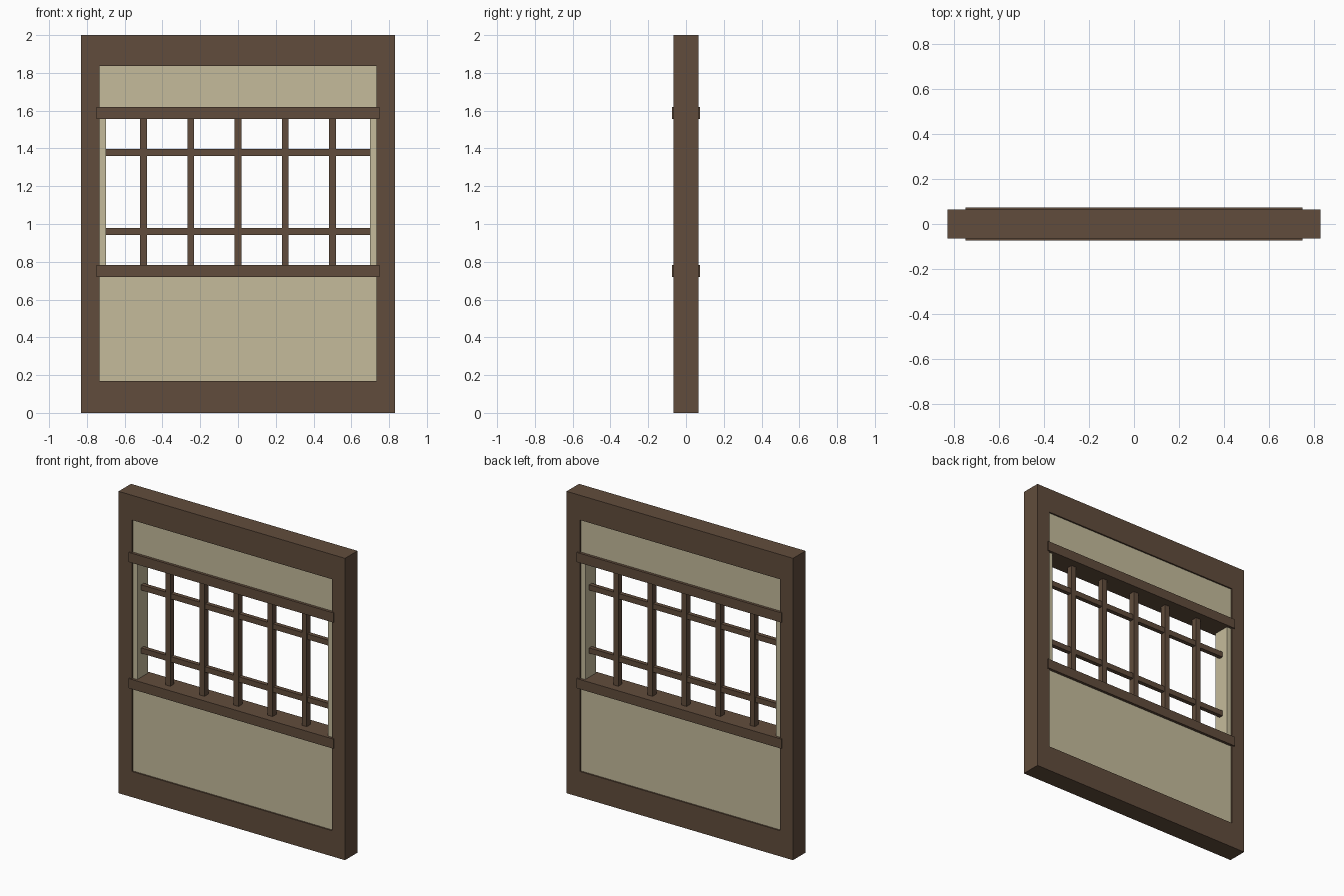
import bpy, bmesh

if "Cube" in bpy.data.objects:
    bpy.data.objects.remove(bpy.data.objects["Cube"])


def material(name, color):
    m = bpy.data.materials.new(name)
    m.diffuse_color = (*color, 1)
    m.use_nodes = True
    m.node_tree.nodes["Principled BSDF"].inputs["Base Color"].default_value = m.diffuse_color
    return m


wood = material("dark_wood", (0.12, 0.073, 0.045))
plaster = material("plaster", (0.56, 0.50, 0.33))


def finish(name, bm, mat):
    bmesh.ops.recalc_face_normals(bm, faces=bm.faces)
    me = bpy.data.meshes.new(name)
    bm.to_mesh(me)
    bm.free()
    me.materials.append(mat)
    ob = bpy.data.objects.new(name, me)
    bpy.context.collection.objects.link(ob)
    return ob


def box(name, x, y, z, mat):
    """Box from (min, max) ranges."""
    bm = bmesh.new()
    bmesh.ops.create_cube(bm, size=1)
    for v in bm.verts:
        v.co = [r[0] if c < 0 else r[1] for c, r in zip(v.co, (x, y, z))]
    return finish(name, bm, mat)


def ring(name, outer, inner, depth, mat):
    """Rectangular ring; outer and inner are (half width, bottom, top)."""
    bm = bmesh.new()
    loops = []
    for hw, lo, hi in (outer, inner):
        for y in (-depth, depth):
            loops.append([bm.verts.new((x, y, z)) for x, z in
                          ((-hw, lo), (hw, lo), (hw, hi), (-hw, hi))])
    of, ob, nf, nb = loops
    for a, b in ((of, nf), (nf, nb), (nb, ob), (ob, of)):
        for i in range(4):
            j = (i + 1) % 4
            bm.faces.new((a[i], a[j], b[j], b[i]))
    return finish(name, bm, mat)


# Outer timber frame and the recessed wall panel with its window opening
ring("outer_frame", (0.83, 0, 2), (0.733, 0.17, 1.836), 0.065, wood)
ring("wall_panel", (0.733, 0.17, 1.836), (0.70, 0.75, 1.59), 0.055, plaster)

# Rails above and below the window, standing slightly proud of the frame
for name, z in (("sill_rail", (0.72, 0.784)), ("head_rail", (1.556, 1.62))):
    box(name, (-0.75, 0.75), (-0.073, 0.073), z, wood)

# Window lattice
for i in range(5):
    x = (i - 2) * 0.25
    box(f"vertical_bar_{i + 1}", (x - 0.018, x + 0.018), (-0.02, 0.02),
        (0.784, 1.556), wood)
for i, z in enumerate((0.96, 1.378)):
    box(f"cross_bar_{i + 1}", (-0.70, 0.70), (-0.014, 0.014),
        (z - 0.018, z + 0.018), wood)
